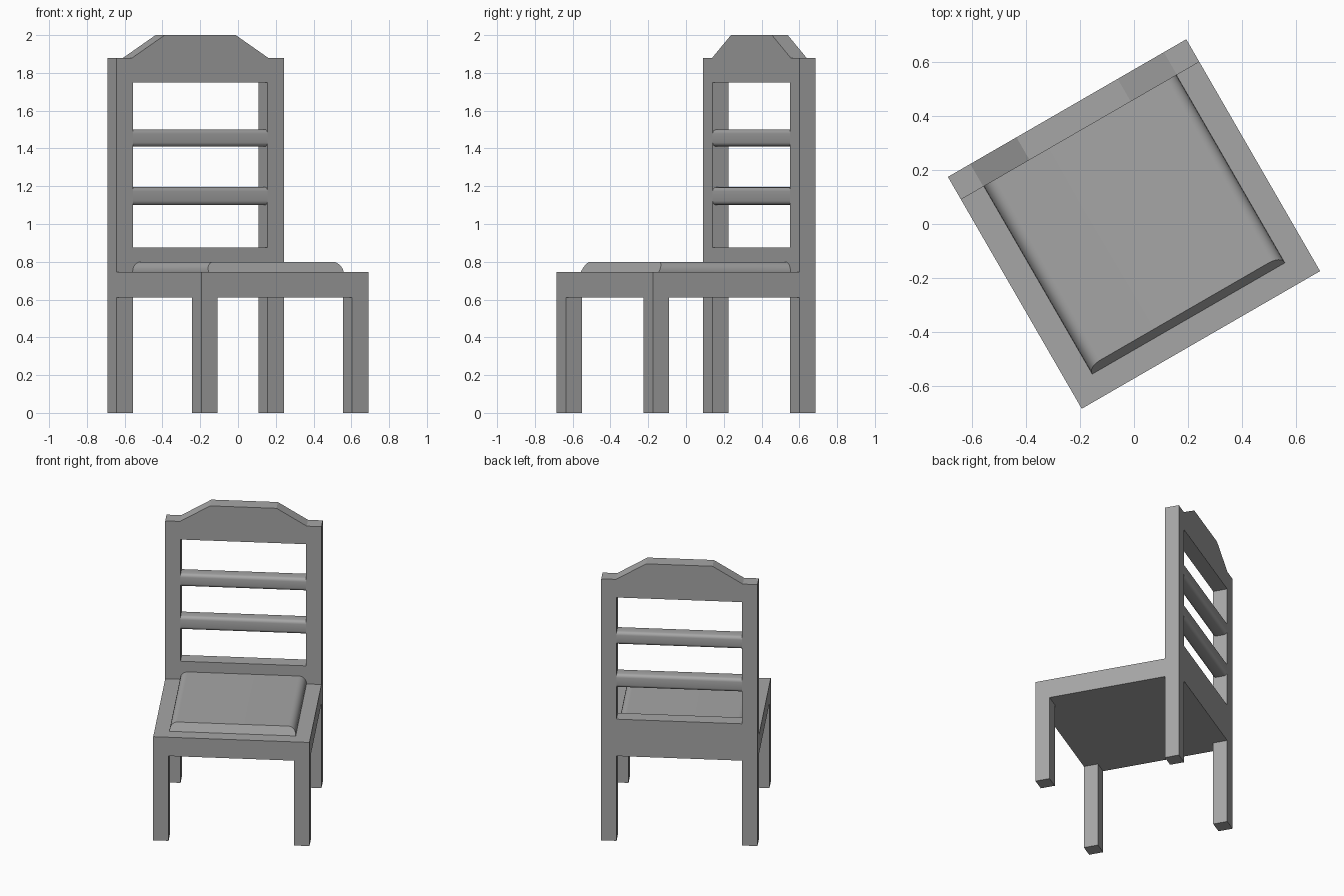
import bpy, bmesh, math
from mathutils import Vector, Matrix

if "Cube" in bpy.data.objects:
    bpy.data.objects.remove(bpy.data.objects["Cube"])

TURN = math.radians(30)          # the whole chair is turned about z
HX, HY = 0.511, 0.497            # half width, half depth
POST_W, POST_D = 0.10, 0.097     # leg section
SEAT_LOW, SEAT_TOP = 0.61, 0.745
BACK_FRONT = HY - POST_D
IN = HX - POST_W                 # half width between the posts

grey = bpy.data.materials.new("plain grey")
grey.diffuse_color = (0.38, 0.38, 0.38, 1)
grey.use_nodes = True
grey.node_tree.nodes["Principled BSDF"].inputs["Base Color"].default_value = grey.diffuse_color


def finish(name, bm, smooth=False):
    """Turn a bmesh into a rotated, coloured object."""
    bmesh.ops.recalc_face_normals(bm, faces=bm.faces)
    mesh = bpy.data.meshes.new(name)
    bm.to_mesh(mesh)
    bm.free()
    mesh.materials.append(grey)
    obj = bpy.data.objects.new(name, mesh)
    bpy.context.collection.objects.link(obj)
    obj.rotation_euler.z = TURN
    if smooth:
        bpy.ops.object.select_all(action='DESELECT')
        obj.select_set(True)
        bpy.context.view_layer.objects.active = obj
        bpy.ops.object.shade_smooth_by_angle(angle=math.radians(35))
    return obj


def box(name, low, high):
    low, high = Vector(low), Vector(high)
    bm = bmesh.new()
    bmesh.ops.create_cube(bm, size=1, matrix=Matrix.Translation((low + high) / 2)
                          @ Matrix.Diagonal((*(high - low), 1)))
    return finish(name, bm)


def prism(name, loops, y0, y1, smooth=False, front_slope=None):
    """Fill x-z outlines (first outer, then holes) and extrude them along y."""
    bm = bmesh.new()
    edges = []
    for pts in loops:
        vs = [bm.verts.new((x, y0, z)) for x, z in pts]
        edges += [bm.edges.new((a, b)) for a, b in zip(vs, vs[1:] + vs[:1])]
    if len(loops) == 1:
        bm.faces.new(list(bm.verts))
    else:
        bmesh.ops.triangle_fill(bm, use_beauty=True, edges=edges, normal=(0, -1, 0))
    front = list(bm.verts)
    res = bmesh.ops.extrude_face_region(bm, geom=list(bm.faces), use_keep_orig=True)
    for v in res["geom"]:
        if isinstance(v, bmesh.types.BMVert):
            v.co.y = y1
    if front_slope:
        for v in front:
            v.co.y += front_slope(v.co.z)
    return finish(name, bm, smooth)


def arc(cx, cz, r, a0, a1, n=6):
    return [(cx + r * math.cos(math.radians(a0 + (a1 - a0) * i / n)),
             cz + r * math.sin(math.radians(a0 + (a1 - a0) * i / n))) for i in range(n + 1)]


# Back frame: rear legs, rear rail and shaped crest, with one large opening
half = [(IN, SEAT_LOW), (IN, 0), (HX, 0), (HX, 1.88), (0.415, 1.88), (0.217, 2.0)]
outline = half + [(-x, z) for x, z in reversed(half)]
opening = [(-IN, 0.875), (IN, 0.875), (IN, 1.75), (-IN, 1.75)]
prism("back_frame", [outline, opening], BACK_FRONT, HY)

# Seat slab and front legs
box("seat", (-HX, -HY, SEAT_LOW), (HX, BACK_FRONT, SEAT_TOP))
for side, x in (("left", -HX), ("right", IN)):
    box(f"front_leg_{side}", (x, -HY, 0), (x + POST_W, -HY + POST_D, SEAT_LOW))

# Cushion: rounded along both sides, sloped at the front
R, CUSHION_TOP = 0.05, 0.80
CW = 0.413
cushion = ([(-CW, SEAT_TOP), (CW, SEAT_TOP)]
           + arc(CW - R, CUSHION_TOP - R, R, 0, 90)
           + arc(-CW + R, CUSHION_TOP - R, R, 90, 180))
prism("cushion", [cushion], -0.405, BACK_FRONT, True,
      lambda z: 0.03 * (z - SEAT_TOP) / (CUSHION_TOP - SEAT_TOP))

# Two back slats with rounded long edges
for i, (z0, z1) in enumerate(((1.10, 1.195), (1.41, 1.50))):
    bm = bmesh.new()
    bmesh.ops.create_cube(bm, size=1, matrix=Matrix.Translation((0, HY - POST_D / 2, (z0 + z1) / 2))
                          @ Matrix.Diagonal((2 * IN, POST_D, z1 - z0, 1)))
    long_edges = [e for e in bm.edges if abs(e.verts[0].co.x - e.verts[1].co.x) > 0.1]
    bmesh.ops.bevel(bm, geom=long_edges, offset=0.022, segments=4, profile=0.5, affect='EDGES')
    finish(f"back_slat_{i + 1}", bm, True)
